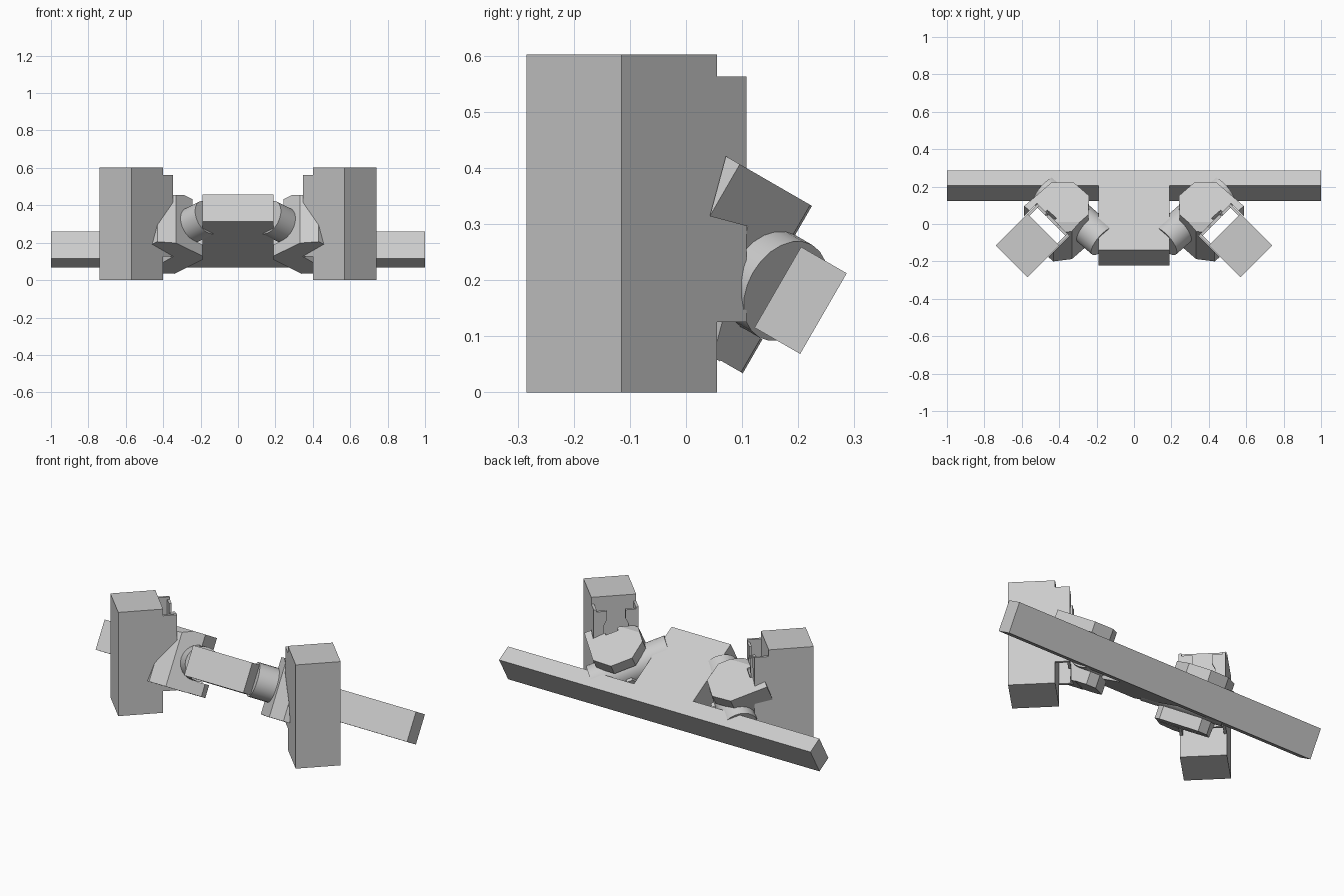
import bpy, bmesh, math
from mathutils import Vector

if "Cube" in bpy.data.objects:
    bpy.data.objects.remove(bpy.data.objects["Cube"], do_unlink=True)

grey = bpy.data.materials.new("plain grey")
grey.use_nodes = True
COLOUR = (0.6, 0.6, 0.6, 1)
grey.diffuse_color = COLOUR
grey.node_tree.nodes["Principled BSDF"].inputs["Base Color"].default_value = COLOUR

S = math.sqrt(0.5)
X, Y, Z = Vector((1, 0, 0)), Vector((0, 1, 0)), Vector((0, 0, 1))
# Tilted frame of the beam: back and up directions, leaning 30 degrees
tilt = math.radians(30)
B = Vector((0, math.cos(tilt), -math.sin(tilt)))
W = Vector((0, math.sin(tilt), math.cos(tilt)))
# Clamp frame: the beam frame turned 45 degrees; end block frame: upright, turned 45
N, T = (B - X) * S, (B + X) * S
n, t = (Y - X) * S, (Y + X) * S


def prism(name, profile, a, b, c, low, high, mirrored=True):
    """Extrude a profile given in axes a, b along axis c."""
    bm = bmesh.new()
    rings = [[bm.verts.new(a * p + b * q + c * h) for p, q in profile] for h in (low, high)]
    bm.faces.new(rings[0])
    bm.faces.new(rings[1])
    for i in range(len(profile)):
        j = (i + 1) % len(profile)
        bm.faces.new((rings[0][i], rings[0][j], rings[1][j], rings[1][i]))
    bmesh.ops.recalc_face_normals(bm, faces=bm.faces[:])
    mesh = bpy.data.meshes.new(name)
    bm.to_mesh(mesh)
    bm.free()
    mesh.materials.append(grey)
    ob = bpy.data.objects.new(name, mesh)
    bpy.context.collection.objects.link(ob)
    if mirrored:
        ob.modifiers.new("Mirror", "MIRROR").use_clip = False
    return ob


def rect(p0, p1, q0, q1):
    return [(p0, q0), (p1, q0), (p1, q1), (p0, q1)]


def circle(p, q, r, sides):
    return [(p + r * math.cos(math.tau * i / sides), q + r * math.sin(math.tau * i / sides))
            for i in range(sides)]


def carve(ob, cutter):
    """Cut one shape out of another, then drop the cutter."""
    cutter.hide_render = True
    mod = ob.modifiers.new("Cut", "BOOLEAN")
    mod.operation, mod.solver, mod.object = "DIFFERENCE", "EXACT", cutter
    bpy.context.view_layer.objects.active = ob
    bpy.ops.object.modifier_apply(modifier=mod.name)
    bpy.data.objects.remove(cutter, do_unlink=True)


# T-shaped beam
tee = [(-1, 0.048), (-0.19, 0.048), (-0.19, -0.35), (0.19, -0.35),
       (0.19, 0.048), (1, 0.048), (1, 0.142), (-1, 0.142)]
prism("tee_beam", tee, X, B, W, 0.161, 0.327, mirrored=False)

# Upright end blocks
prism("end_block", rect(-0.604, -0.364, 0.202, 0.442), n, t, Z, 0, 0.602)

# Open rail on the inner face of each end block, with a keyhole slot
for side, name in ((-1, "rail_front"), (1, "rail_back")):
    edge = 0.322 + side * 0.12
    inner = edge - side * 0.015
    prism(name + "_wall", rect(-0.364, -0.289, min(edge, inner), max(edge, inner)),
          n, t, Z, 0.125, 0.563)
    lip = [(0.11, 0.125), (0.04, 0.125), (0.04, 0.36), (0.065, 0.39),
           (0.065, 0.47), (0.05, 0.5), (0.05, 0.55), (0.11, 0.55)]
    prism(name + "_lip", [(0.322 + side * p, q) for p, q in lip], t, Z, n, -0.303, -0.289)

# Clamp body, trimmed flat against the rail and level on top
body = prism("clamp_body", [(0.05, -0.295), (0.05, -0.42), (0.11, -0.5), (0.33, -0.5),
                            (0.33, -0.295)], T, N, W, 0.078, 0.4, mirrored=False)
carve(body, prism("rail_cutter", rect(-0.7, -0.289, 0.2, 0.445), n, t, Z, -0.2, 0.8, False))
carve(body, prism("top_cutter", rect(-1, 1, -1, 1), X, Y, Z, 0.456, 0.8, False))
carve(body, prism("screw_cutter", circle(0.19, 0.4, 0.035, 16), T, W, N, -0.6, -0.43, False))
body.modifiers.new("Mirror", "MIRROR")

# Neck joining the clamp to the rail
prism("slider_neck", rect(-0.303, -0.25, 0.285, 0.359), n, t, Z, 0.2, 0.36)

# Upper and lower jaws with clipped corners
prism("upper_jaw", [(0.05, -0.295), (0.13, -0.21), (0.25, -0.21), (0.33, -0.295)],
      T, N, W, 0.335, 0.4)
prism("lower_jaw", [(0.05, -0.295), (0.05, -0.22), (0.08, -0.19), (0.29, -0.19),
                    (0.33, -0.235), (0.33, -0.295)], T, N, W, 0.08, 0.15)

# Hinge pin through the clamp, from the stem to the bar
pin = prism("hinge_pin", circle(-0.29, 0.245, 0.095, 24), N, W, T, -0.06, 0.38)
pin.select_set(True)
bpy.context.view_layer.objects.active = pin
bpy.ops.object.shade_smooth_by_angle(angle=math.radians(30))
pin.select_set(False)

# Hexagonal nut on the mouth of the clamp
prism("clamp_nut", circle(0.19, 0.245, 0.03, 6), T, W, N, -0.25, -0.18)
